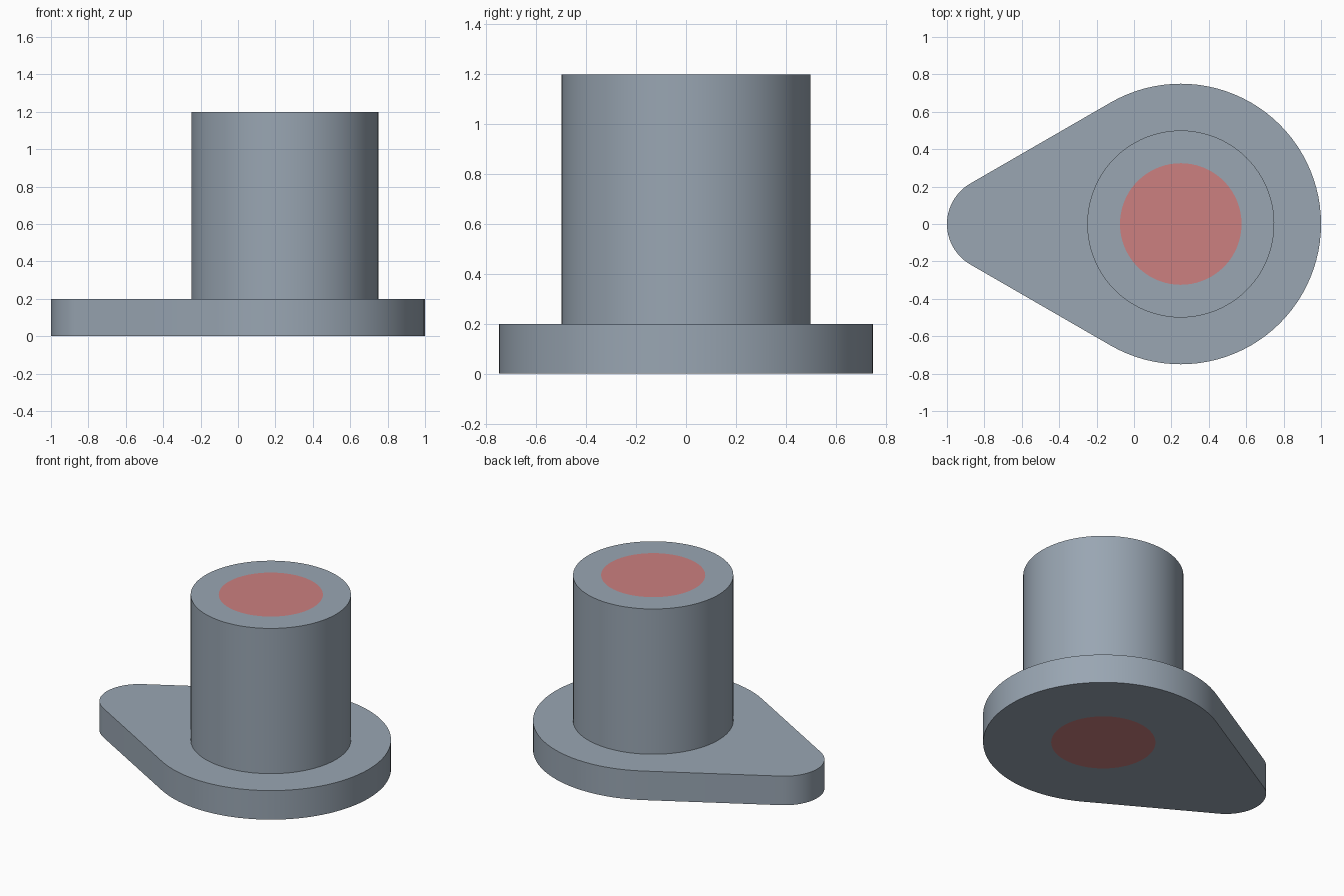
import bpy, bmesh, math

if "Cube" in bpy.data.objects:
    bpy.data.objects.remove(bpy.data.objects["Cube"])

CX = 0.25          # centre of the boss and wide end
BIG, SMALL = 64, 32
N = BIG + SMALL + 2


def material(name, rgb):
    m = bpy.data.materials.new(name)
    m.diffuse_color = (*rgb, 1)
    m.use_nodes = True
    m.node_tree.nodes["Principled BSDF"].inputs["Base Color"].default_value = m.diffuse_color
    return m


grey = material("steel grey", (0.319, 0.380, 0.448))
red = material("muted red", (0.604, 0.214, 0.214))


def arc(cx, r, start, end, steps):
    angles = [math.radians(start + (end - start) * i / steps) for i in range(steps + 1)]
    return [(cx + r * math.cos(a), r * math.sin(a)) for a in angles]


def circle(r):
    return arc(CX, r, -120, 240, N)[:N]


def loft(name, sections, cap_bottom=False, cap_top=False):
    """Join (profile, z) loops with quads; caps are red."""
    bm = bmesh.new()
    loops = [[bm.verts.new((x, y, z)) for x, y in p] for p, z in sections]
    for a, b in zip(loops, loops[1:]):
        for i in range(N):
            j = (i + 1) % N
            bm.faces.new((a[i], a[j], b[j], b[i]))
    if cap_bottom:
        bm.faces.new(loops[0][::-1]).material_index = 1
    if cap_top:
        bm.faces.new(loops[-1]).material_index = 1
    mesh = bpy.data.meshes.new(name)
    bm.to_mesh(mesh)
    bm.free()
    mesh.materials.append(grey)
    mesh.materials.append(red)
    obj = bpy.data.objects.new(name, mesh)
    bpy.context.collection.objects.link(obj)
    bpy.ops.object.select_all(action='DESELECT')
    obj.select_set(True)
    bpy.context.view_layer.objects.active = obj
    bpy.ops.object.shade_smooth_by_angle(angle=math.radians(30))


# Teardrop outline: two arcs joined by their common tangents
teardrop = arc(CX, 0.75, -120, 120, BIG) + arc(-0.75, 0.25, 120, 240, SMALL)
bore, boss = circle(0.325), circle(0.5)

# Flange plate with a red disc underneath
loft("flange", [(bore, 0), (teardrop, 0), (teardrop, 0.2), (boss, 0.2)], cap_bottom=True)

# Upright boss with a red disc on top
loft("boss", [(boss, 0.2), (boss, 1.2), (bore, 1.2)], cap_top=True)
